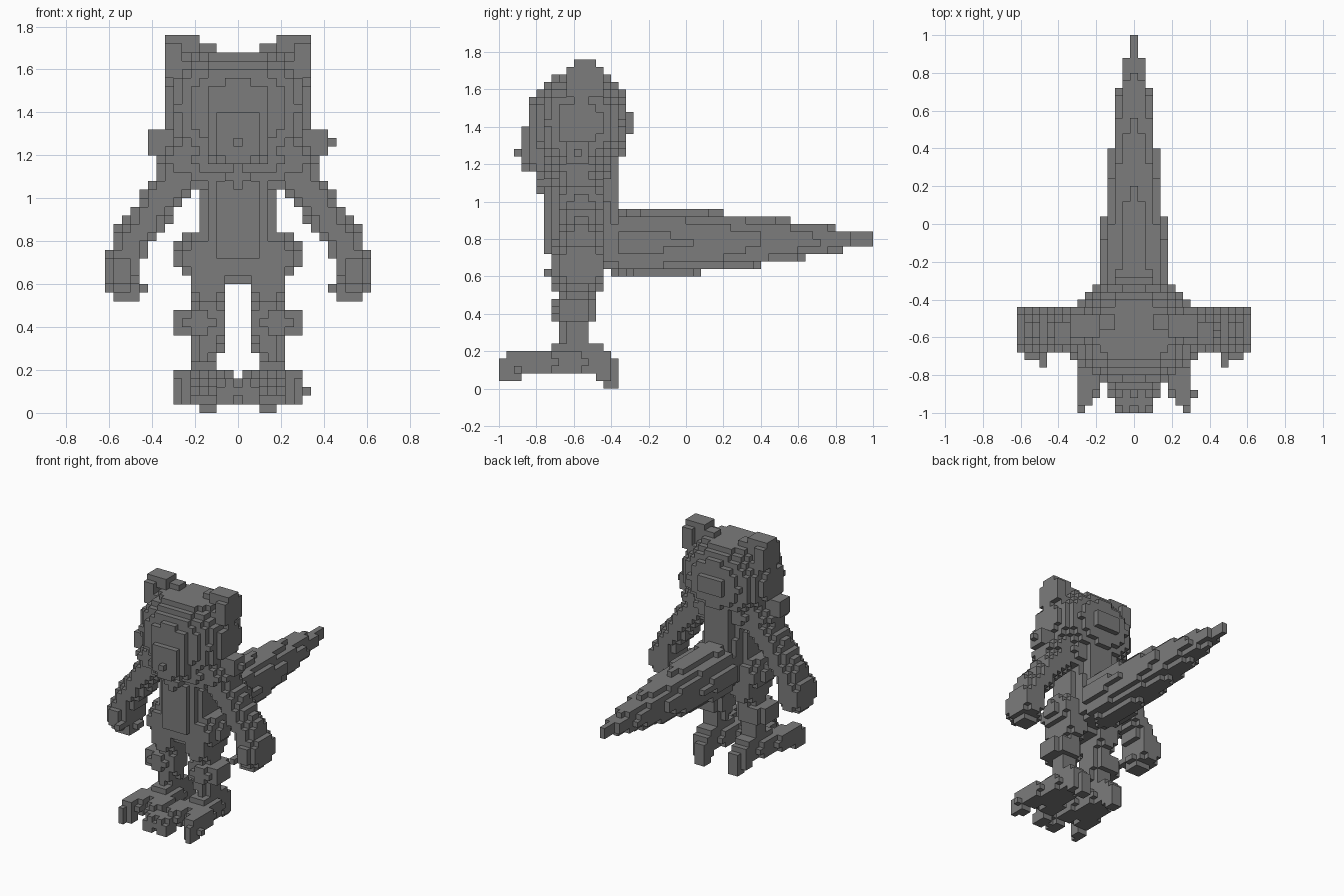
import bpy
import bmesh
from mathutils import Vector

V = 0.04  # cube size
cube = bpy.data.objects.get("Cube")
if cube:
    bpy.data.objects.remove(cube)

grey = bpy.data.materials.new("plain_grey")
grey.use_nodes = True
grey.diffuse_color = (0.2, 0.2, 0.2, 1)
grey.node_tree.nodes["Principled BSDF"].inputs["Base Color"].default_value = (0.2, 0.2, 0.2, 1)


# Solid shapes, each a test on a point
def blob(centre, radii, power=2.0):
    return lambda p: sum(abs((a - c) / r) ** power
                         for a, c, r in zip(p, centre, radii)) <= 1


def box(x, y, z):
    return lambda p: all(lo < a < hi for a, (lo, hi) in zip(p, (x, y, z)))


def common(f, g):
    return lambda p: f(p) and g(p)


def limb(points, squash=(1, 1, 1)):
    """Chain of tapered rods through (x, y, z, radius) points."""
    s = Vector(squash)
    knots = [(Vector(q[:3]) * s, q[3]) for q in points]

    def inside(p):
        p = p * s
        for (a, ra), (b, rb) in zip(knots, knots[1:]):
            d = b - a
            t = min(1, max(0, (p - a).dot(d) / d.length_squared))
            if (p - a - d * t).length <= ra + (rb - ra) * t:
                return True
        return False
    return inside


def both(shape):
    return lambda p: shape(Vector((abs(p.x), p.y, p.z)))


# Rounded head trimmed at the crown and chin, with ears, muzzle and cheek tufts
trim = box((-.34, .34), (-1, 0), (1.16, 1.68))
head = [
    common(blob((0, -.57, 1.42), (.355, .28, .30)), trim),
    common(blob((0, -.68, 1.29), (.17, .215, .19), 2.4), trim),
    box((-.02, .02), (-.92, -.8), (1.24, 1.28)),
    both(box((.18, .34), (-.60, -.48), (1.68, 1.76))),
    both(box((.10, .34), (-.56, -.48), (1.56, 1.72))),
    both(box((.26, .34), (-.64, -.44), (1.56, 1.72))),
    both(box((.26, .42), (-.64, -.52), (1.20, 1.32))),
    box((.42, .46), (-.60, -.56), (1.24, 1.28)),
]

# Torso with collar, chest tie and back plate
torso = [
    blob((0, -.575, .90), (.18, .19, .31), 2.6),
    blob((0, -.58, 1.18), (.39, .18, .12), 2.4),
    box((-.02, .02), (-.80, -.7), (1.04, 1.16)),
    box((-.06, .06), (-.80, -.7), (1.08, 1.12)),
    box((-.10, .10), (-.44, -.36), (.92, 1.20)),
    both(blob((.14, -.58, .73), (.15, .155, .12), 2.4)),
]

# Long tapering tail
tail = [limb([(0, -.40, .78, .15), (0, -.30, .78, .172), (0, .04, .785, .16),
              (0, .42, .79, .12), (0, .70, .795, .082),
              (0, .90, .80, .042), (0, .97, .80, .03)], (1, 1, .94))]

arm = [
    limb([(.24, -.56, 1.13, .10), (.33, -.56, 1.03, .092), (.41, -.56, .91, .085),
          (.49, -.56, .81, .088), (.53, -.56, .70, .085)], (1, .72, 1)),
    blob((.54, -.57, .66), (.09, .14, .12), 2.6),
    box((.46, .58), (-.66, -.50), (.52, .60)),
    box((.42, .46), (-.62, -.54), (.56, .60)),
    box((.46, .50), (-.76, -.66), (.60, .64)),
]

leg = [
    blob((.14, -.58, .62), (.09, .14, .14), 3),
    blob((.18, -.59, .42), (.12, .125, .085), 2.6),
    limb([(.14, -.58, .56, .10), (.15, -.59, .36, .078), (.16, -.60, .2, .07)]),
    box((.10, .22), (-.72, -.44), (.16, .24)),
]

# Wedge-shaped foot with splayed toes and a heel spur
foot = [
    limb([(.16, -.50, .14, .075), (.24, -.84, .14, .075)]),
    limb([(.16, -.50, .14, .075), (.08, -.84, .14, .075)]),
    limb([(.08, -.84, .14, .065), (.04, -.95, .10, .06)]),
    box((.06, .26), (-.80, -.64), (.08, .20)),
    box((.18, .30), (-.88, -.80), (.08, .20)),
    box((.22, .30), (-.96, -.88), (.04, .20)),
    box((0, .10), (-1, -.88), (.04, .12)),
    box((.26, .30), (-1, -.88), (.04, .16)),
    box((.10, .22), (-.48, -.40), (.04, .20)),
    box((.12, .18), (-.44, -.36), (0, .16)),
]

parts = {"head": head, "torso": torso, "tail": tail}
for side, sign in (("left", 1), ("right", -1)):
    for name, shapes in (("arm", arm), ("leg", leg), ("foot", foot)):
        parts[side + "_" + name] = [
            (lambda p, f=f, s=sign: p.x * s > -.01 and f(Vector((p.x * s, p.y, p.z))))
            for f in shapes]
parts["left_foot"].append(box((.28, .34), (-.92, -.88), (.08, .12)))


# Sample the shapes on the grid; each cell belongs to one part
def corner(cell):
    return Vector(((cell[0] - .5) * V, cell[1] * V - 1, cell[2] * V))


half = Vector((V, V, V)) / 2
owner = {}
for i in range(-16, 17):
    for j in range(50):
        for k in range(44):
            p = corner((i, j, k)) + half
            for name, shapes in parts.items():
                if any(f(p) for f in shapes):
                    owner[i, j, k] = name
                    break

# Build the exposed cube faces of every part
for name in parts:
    bm = bmesh.new()
    verts = {}
    for cell, part in owner.items():
        if part != name:
            continue
        for axis in range(3):
            for step in (0, 1):
                beside = list(cell)
                beside[axis] += 2 * step - 1
                if tuple(beside) in owner:
                    continue
                ring = []
                for u, v in ((0, 0), (1, 0), (1, 1), (0, 1)):
                    c = list(cell)
                    c[axis] += step
                    c[(axis + 1) % 3] += u
                    c[(axis + 2) % 3] += v
                    c = tuple(c)
                    if c not in verts:
                        verts[c] = bm.verts.new(corner(c))
                    ring.append(verts[c])
                bm.faces.new(ring if step else ring[::-1])
    mesh = bpy.data.meshes.new(name)
    bm.to_mesh(mesh)
    bm.free()
    mesh.materials.append(grey)
    bpy.context.collection.objects.link(bpy.data.objects.new(name, mesh))
